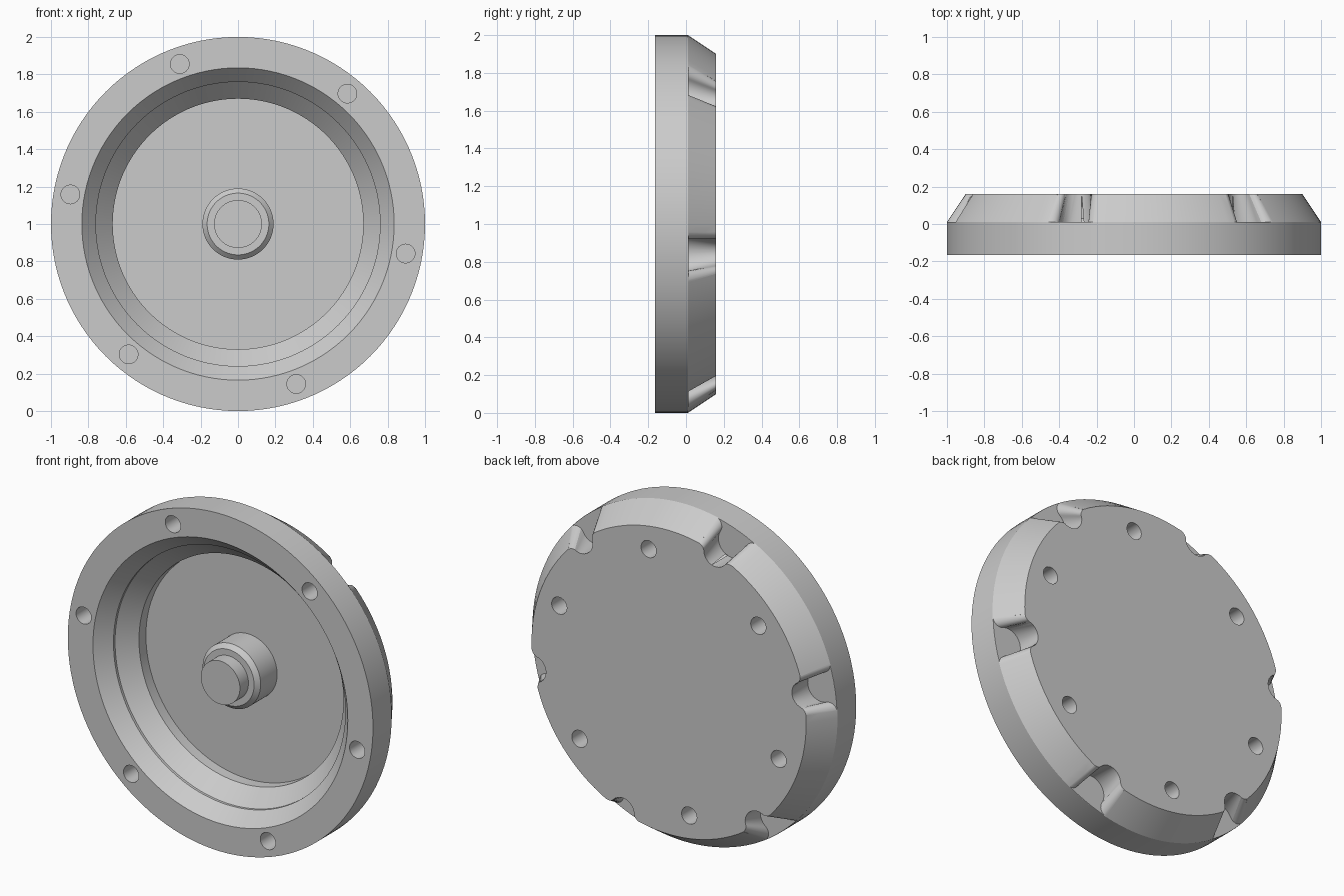
import bpy, bmesh, math
from mathutils import Matrix, Vector

if "Cube" in bpy.data.objects:
    bpy.data.objects.remove(bpy.data.objects["Cube"])

CENTER = Vector((0, 0, 1))
SEGMENTS = 120

grey = bpy.data.materials.new("plain grey")
grey.use_nodes = True
GREY = (0.6, 0.6, 0.6, 1)
grey.diffuse_color = GREY
grey.node_tree.nodes["Principled BSDF"].inputs["Base Color"].default_value = GREY


def make_object(name, bm):
    bmesh.ops.recalc_face_normals(bm, faces=bm.faces)
    mesh = bpy.data.meshes.new(name)
    bm.to_mesh(mesh)
    bm.free()
    mesh.materials.append(grey)
    obj = bpy.data.objects.new(name, mesh)
    bpy.context.collection.objects.link(obj)
    return obj


def lathe(name, profile):
    """Revolve (radius, depth) points about the disc axis; ends are capped."""
    bm = bmesh.new()
    rings = []
    for r, y in profile:
        rings.append([bm.verts.new((r * math.cos(a), y, 1 + r * math.sin(a)))
                      for a in (math.tau * i / SEGMENTS for i in range(SEGMENTS))])
    for a, b in zip(rings, rings[1:]):
        for i in range(SEGMENTS):
            j = (i + 1) % SEGMENTS
            bm.faces.new((a[i], a[j], b[j], b[i]))
    bm.faces.new(rings[0])
    bm.faces.new(rings[-1])
    return make_object(name, bm)


def loft(bm, sections):
    """Join matching closed outlines and cap both ends."""
    lower, upper = [[bm.verts.new(p) for p in s] for s in sections]
    n = len(lower)
    for i in range(n):
        j = (i + 1) % n
        bm.faces.new((lower[i], lower[j], upper[j], upper[i]))
    bm.faces.new(lower)
    bm.faces.new(upper)


def place(points, y, angle):
    """Put (radial, tangential) points on the disc at the given angle."""
    turn = Matrix.Rotation(-angle, 3, 'Y')
    return [turn @ Vector((p, y, t)) + CENTER for p, t in points]


def notch_outline(y):
    """Round pocket with filleted corners that follow the bevelled edge."""
    pocket, radius, fillet = 0.91, 0.09, 0.05
    edge = 0.992 - (y - 0.01) * 0.667
    fp = edge - fillet
    ft = math.sqrt((radius + fillet) ** 2 - (fp - pocket) ** 2)
    start = math.atan2(ft, fp - pocket)
    half = [(1.15, ft)]
    for i in range(9):
        a = (start - math.pi) * i / 8
        half.append((fp + fillet * math.cos(a), ft + fillet * math.sin(a)))
    for i in range(1, 13):
        a = start + (math.pi - start) * i / 12
        half.append((pocket + radius * math.cos(a), radius * math.sin(a)))
    return half + [(p, -t) for p, t in reversed(half[:-1])]


def hole_outline(distance):
    return [(distance + 0.05 * math.cos(a), 0.05 * math.sin(a))
            for a in (math.tau * i / 32 for i in range(32))]


def cut(target, name, outline, y0, y1, first_angle):
    """Cut six equal pockets around the disc."""
    bm = bmesh.new()
    for k in range(6):
        angle = math.radians(first_angle + 60 * k)
        loft(bm, [place(outline(y), y, angle) for y in (y0, y1)])
    cutter = make_object(name, bm)
    cutter.hide_render = True
    mod = target.modifiers.new(name, 'BOOLEAN')
    mod.operation = 'DIFFERENCE'
    mod.solver = 'EXACT'
    mod.object = cutter
    bpy.context.view_layer.objects.active = target
    bpy.ops.object.modifier_apply(modifier=mod.name)
    bpy.data.objects.remove(cutter)


# Cover disc: stepped recess in front, bevelled rim behind
cover = lathe("cover_disc", [
    (0.67, 0.095), (0.67, 0.03), (0.76, -0.065), (0.76, -0.08),
    (0.835, -0.165), (1.0, -0.165), (1.0, 0.01), (0.9, 0.16)])

# Rim notches and the two rings of blind holes
cut(cover, "rim_notches", notch_outline, 0.012, 0.2, 50)
cut(cover, "front_holes", lambda y: hole_outline(0.91), -0.2, -0.045, 50)
cut(cover, "back_holes", lambda y: hole_outline(0.765), 0.04, 0.2, 20)

# Centre boss with chamfered shoulder and pin
boss = lathe("centre_boss", [
    (0.19, 0.11), (0.19, -0.06), (0.165, -0.085),
    (0.128, -0.085), (0.128, -0.165)])

for obj in (cover, boss):
    bpy.ops.object.select_all(action='DESELECT')
    obj.select_set(True)
    bpy.context.view_layer.objects.active = obj
    bpy.ops.object.shade_smooth_by_angle(angle=math.radians(25))
